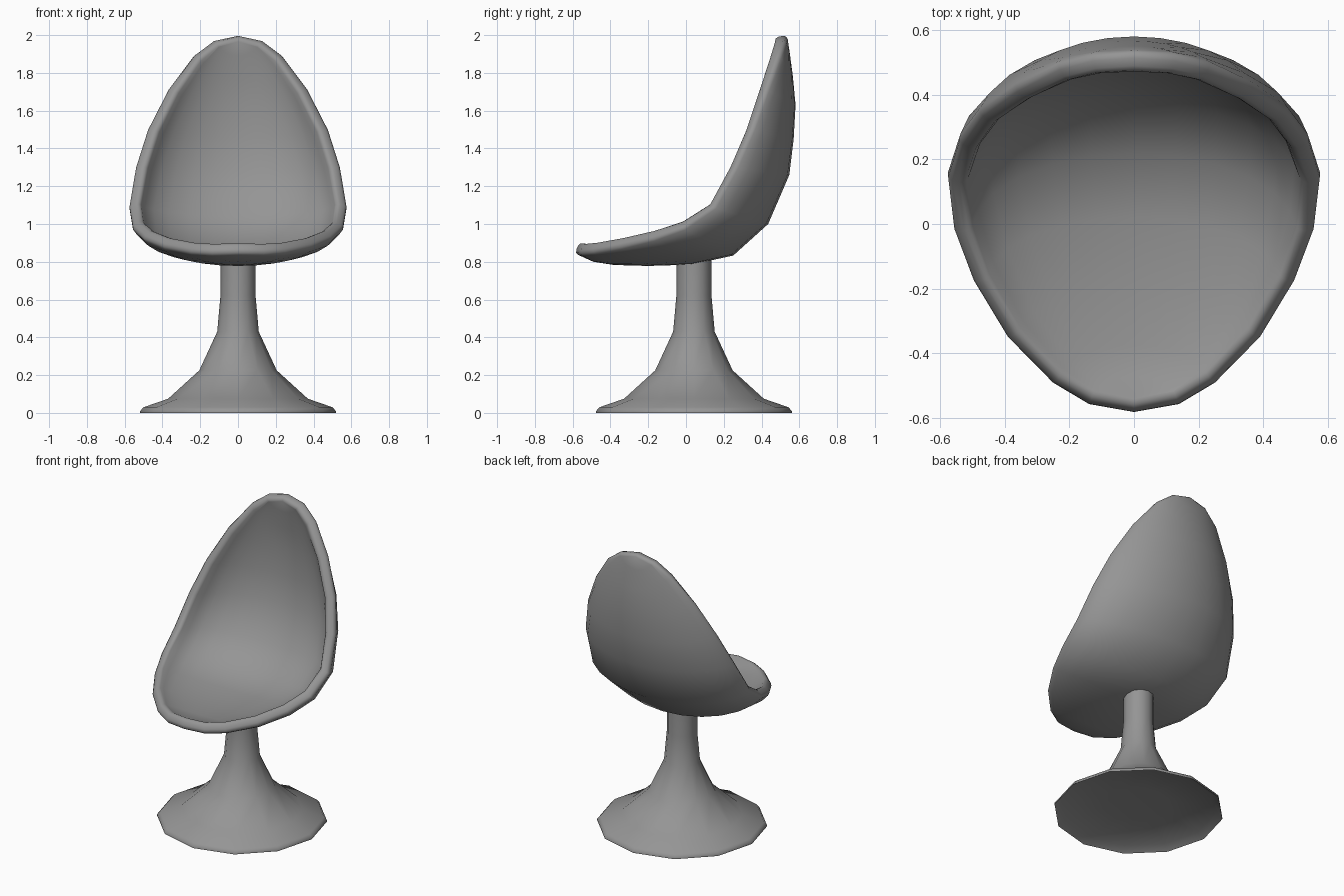
import bpy, bmesh
from math import sin, cos, pi, radians

if "Cube" in bpy.data.objects:
    bpy.data.objects.remove(bpy.data.objects["Cube"])

grey = bpy.data.materials.new("warm_grey")
grey.use_nodes = True
GREY = (0.3, 0.3, 0.3, 1)
grey.diffuse_color = GREY
grey.node_tree.nodes["Principled BSDF"].inputs["Base Color"].default_value = GREY


def make_object(name, bm):
    mesh = bpy.data.meshes.new(name)
    bm.to_mesh(mesh)
    bm.free()
    mesh.materials.append(grey)
    obj = bpy.data.objects.new(name, mesh)
    bpy.context.collection.objects.link(obj)
    return obj


def smooth(obj, degrees):
    bpy.ops.object.select_all(action="DESELECT")
    obj.select_set(True)
    bpy.context.view_layer.objects.active = obj
    bpy.ops.object.shade_smooth_by_angle(angle=radians(degrees))


def apply_modifiers(obj):
    graph = bpy.context.evaluated_depsgraph_get()
    obj.data = bpy.data.meshes.new_from_object(obj.evaluated_get(graph))
    obj.modifiers.clear()


# Pedestal: trumpet with a shallow dished underside, turned on a vertical axis
SIDES = 12
CENTRE_Y = 0.042
profile = [(0.2, 0.05), (0.47, 0.03), (0.518, 0), (0.518, 0.01), (0.5, 0.03),
           (0.37, 0.075), (0.205, 0.225), (0.11, 0.43), (0.093, 0.62), (0.093, 0.82)]
bm = bmesh.new()
rings = [[bm.verts.new((r * cos(2 * pi * k / SIDES),
                        CENTRE_Y + r * sin(2 * pi * k / SIDES), z))
          for k in range(SIDES)] for r, z in profile]
for low, high in zip(rings, rings[1:]):
    for k in range(SIDES):
        n = (k + 1) % SIDES
        bm.faces.new((low[k], low[n], high[n], high[k]))
bm.faces.new(reversed(rings[0]))
smooth(make_object("pedestal", bm), 50)

# Seat shell: curved ribs from the spine (y, z) out to the rim (x, y, z)
spine = [(0.535, 2), (0.55, 1.9), (0.566, 1.78), (0.58, 1.63), (0.57, 1.45),
         (0.547, 1.26), (0.435, 1), (0.25, 0.833), (0.03, 0.785), (-0.2, 0.778),
         (-0.38, 0.783), (-0.49, 0.8), (-0.59, 0.845)]
rim = [(0, 0.535, 2), (0.133, 0.525, 1.973), (0.24, 0.495, 1.895),
       (0.375, 0.425, 1.715), (0.485, 0.345, 1.5), (0.548, 0.255, 1.3),
       (0.583, 0.14, 1.09), (0.563, -0.02, 0.98), (0.502, -0.18, 0.922),
       (0.396, -0.355, 0.878), (0.255, -0.498, 0.85), (0.142, -0.565, 0.843),
       (0, -0.59, 0.845)]
STEPS = 6
bm = bmesh.new()
ribs = []
for i, ((sy, sz), (rx, ry, rz)) in enumerate(zip(spine, rim)):
    # Ribs are flatter near the top and wrap round more at the seat
    reach = radians(55 + 5 * min(i, 6))
    rib = []
    for k in range(-STEPS, STEPS + 1):
        a = k / STEPS * reach
        f = (1 - cos(a)) / (1 - cos(reach))
        rib.append(bm.verts.new((rx * sin(a) / sin(reach),
                                 sy + (ry - sy) * f, sz + (rz - sz) * f)))
    ribs.append(rib)
for upper, lower in zip(ribs, ribs[1:]):
    for k in range(2 * STEPS):
        bm.faces.new((upper[k], lower[k], lower[k + 1], upper[k + 1]))
bmesh.ops.remove_doubles(bm, verts=bm.verts, dist=0.001)
bmesh.ops.recalc_face_normals(bm, faces=bm.faces)
# Make the outside of the bowl face backwards
if sum(f.normal.y * f.calc_area() for f in bm.faces) < 0:
    bmesh.ops.reverse_faces(bm, faces=bm.faces)
shell = make_object("seat_shell", bm)

# Thickness and rolled lip
thick = shell.modifiers.new("thickness", "SOLIDIFY")
thick.thickness = 0.068
thick.offset = -1
lip = shell.modifiers.new("lip", "BEVEL")
lip.width = 0.026
lip.segments = 2
lip.limit_method = "ANGLE"
lip.angle_limit = radians(55)
apply_modifiers(shell)
smooth(shell, 60)
